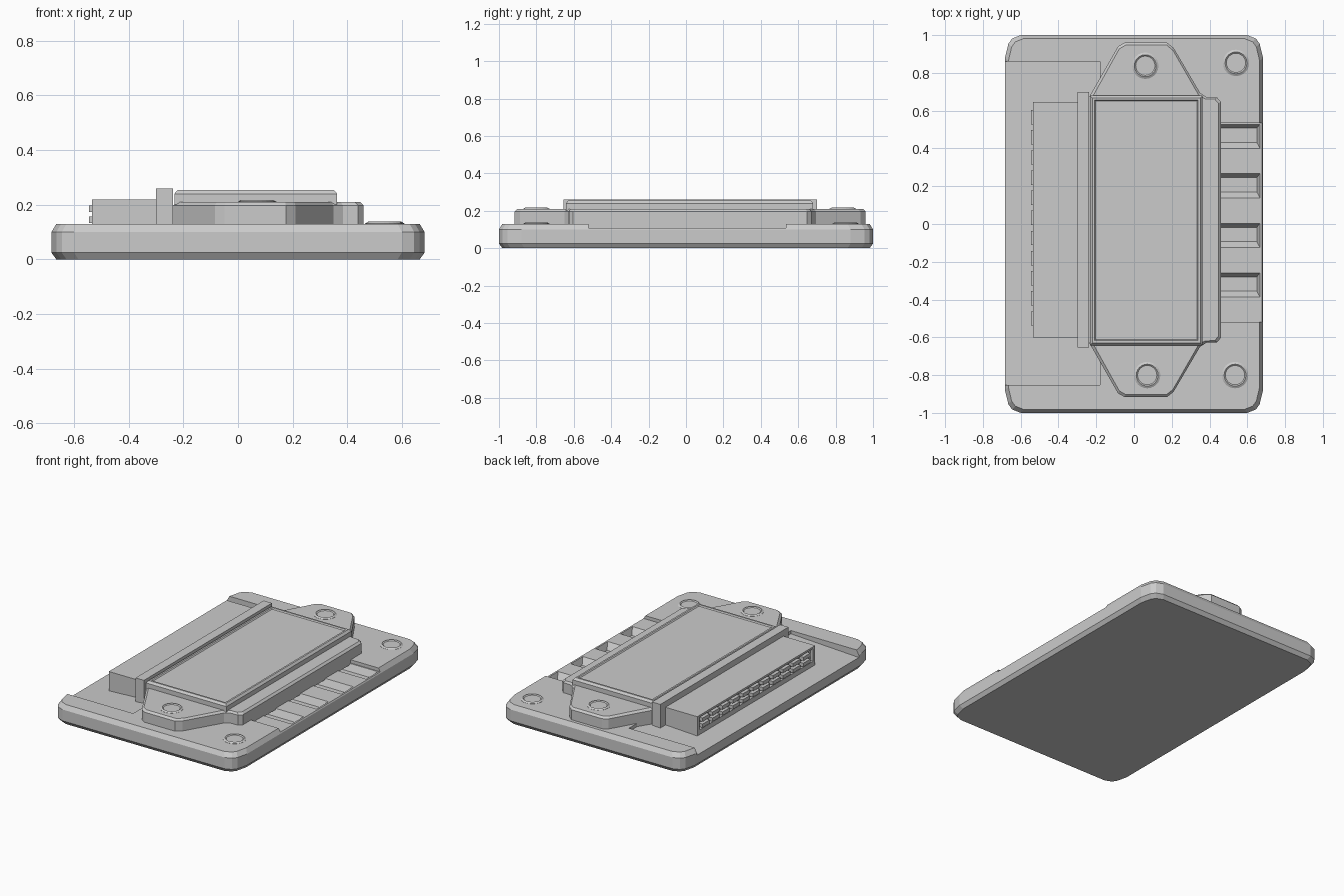
import bpy, bmesh

if "Cube" in bpy.data.objects:
    bpy.data.objects.remove(bpy.data.objects["Cube"])


def loft(name, layers):
    """Solid through equal-length rings of (x, y, z) points, capped at both ends."""
    bm = bmesh.new()
    rings = [[bm.verts.new(p) for p in ring] for ring in layers]
    n = len(rings[0])
    for a, b in zip(rings, rings[1:]):
        for i in range(n):
            j = (i + 1) % n
            bm.faces.new((a[i], a[j], b[j], b[i]))
    bm.faces.new(rings[0][::-1])
    bm.faces.new(rings[-1])
    bmesh.ops.recalc_face_normals(bm, faces=bm.faces[:])
    me = bpy.data.meshes.new(name)
    bm.to_mesh(me)
    bm.free()
    ob = bpy.data.objects.new(name, me)
    bpy.context.collection.objects.link(ob)
    return ob


def rect(x0, x1, y0, y1, z):
    return [(x0, y0, z), (x1, y0, z), (x1, y1, z), (x0, y1, z)]


def box(name, x0, x1, y0, y1, z0, z1):
    return loft(name, [rect(x0, x1, y0, y1, z0), rect(x0, x1, y0, y1, z1)])


def shrink(outline, centre, half, inset, z):
    """Outline scaled about its centre so that its bounds move in by inset."""
    (cx, cy), (hx, hy) = centre, half
    return [(cx + (x - cx) * (hx - inset) / hx,
             cy + (y - cy) * (hy - inset) / hy, z) for x, y in outline]


def cut(target, cutter):
    cutter.hide_render = True
    mod = target.modifiers.new("cut", 'BOOLEAN')
    mod.operation = 'DIFFERENCE'
    mod.solver = 'EXACT'
    mod.object = cutter
    bpy.context.view_layer.objects.active = target
    bpy.ops.object.modifier_apply(modifier=mod.name)
    bpy.data.objects.remove(cutter)


# Base slab with clipped corners and chamfered edges
corner = [(0.683, 0.88), (0.665, 0.955), (0.645, 0.982), (0.60, 1.0)]
outline = (corner + [(-x, y) for x, y in corner[::-1]]
           + [(-x, -y) for x, y in corner] + [(x, -y) for x, y in corner[::-1]])
base = loft("base_slab", [shrink(outline, (0, 0), (0.683, 1), i, z) for i, z in
                          ((0.018, 0), (0, 0.025), (0, 0.10), (0.018, 0.13))])

# Left recess, floor sloping gently outward
bottom = [(-0.8, -0.852, 0.078), (-0.18, -0.852, 0.108),
          (-0.18, 0.86, 0.108), (-0.8, 0.86, 0.078)]
cut(base, loft("left_recess_cutter", [bottom, rect(-0.8, -0.18, -0.852, 0.86, 0.2)]))

# Shallow right recess with four tapered slots
cut(base, box("right_recess_cutter", 0.42, 0.8, -0.52, 0.535, 0.108, 0.2))
for top in (0.53, 0.268, 0.005, -0.257):
    cut(base, loft("slot_cutter", [
        rect(0.40, 0.65, top - 0.098, top - 0.023, 0.065),
        rect(0.40, 0.668, top - 0.132, top, 0.112)]))

# Mounting plate with a tapered tab at each end
CY = 0.022
half = [(0.46, 0.625), (0.44, 0.648), (0.385, 0.65), (0.35, 0.672),
        (0.21, 0.91), (0.175, 0.938), (-0.05, 0.938), (-0.085, 0.918), (-0.238, 0.65)]
plate = [(x, CY + y) for x, y in half] + [(x, CY - y) for x, y in half[::-1]]
loft("mounting_plate", [shrink(plate, (0.11, CY), (0.35, 0.938), i, z) for i, z in
                        ((0, 0.10), (0, 0.197), (0.013, 0.21))])

# Raised cover with a thin rim around a sunken panel
rings = [(0, 0.20), (0, 0.24), (0.012, 0.254), (0.024, 0.254), (0.03, 0.247)]
loft("raised_cover", [rect(-0.233 + i, 0.363 - i, -0.642 + i, 0.68 - i, z)
                      for i, z in rings])

# Bar beside the cover
box("side_bar", -0.30, -0.238, -0.655, 0.70, 0.09, 0.26)

# Connector housing with an open, framed outer face
housing = box("connector_housing", -0.535, -0.295, -0.602, 0.645, 0.08, 0.22)
cut(housing, box("socket_cutter", -0.6, -0.515, -0.58, 0.623, 0.123, 0.207))

# Two rows of contacts
for col in range(11):
    y = 0.565 - col * 0.1065
    for z in (0.145, 0.185):
        box("contact", -0.545, -0.51, y - 0.038, y + 0.038, z - 0.012, z + 0.012)


# Screw seats, a raised lip around a shallow flat dish
def screw_seat(name, x, y, z):
    bpy.ops.mesh.primitive_circle_add(vertices=24, radius=1)
    tmp = bpy.context.object
    circle = [v.co.xy.copy() for v in tmp.data.vertices]
    bpy.data.objects.remove(tmp)
    loft(name, [[(x + r * c.x, y + r * c.y, z + h) for c in circle] for r, h in
                ((0.07, -0.005), (0.07, 0.001), (0.058, 0.008), (0.051, 0.002))])


for x, y, z in ((0.06, 0.838, 0.21), (0.07, -0.80, 0.21),
                (0.54, 0.853, 0.13), (0.535, -0.80, 0.13)):
    screw_seat("screw_seat", x, y, z)
